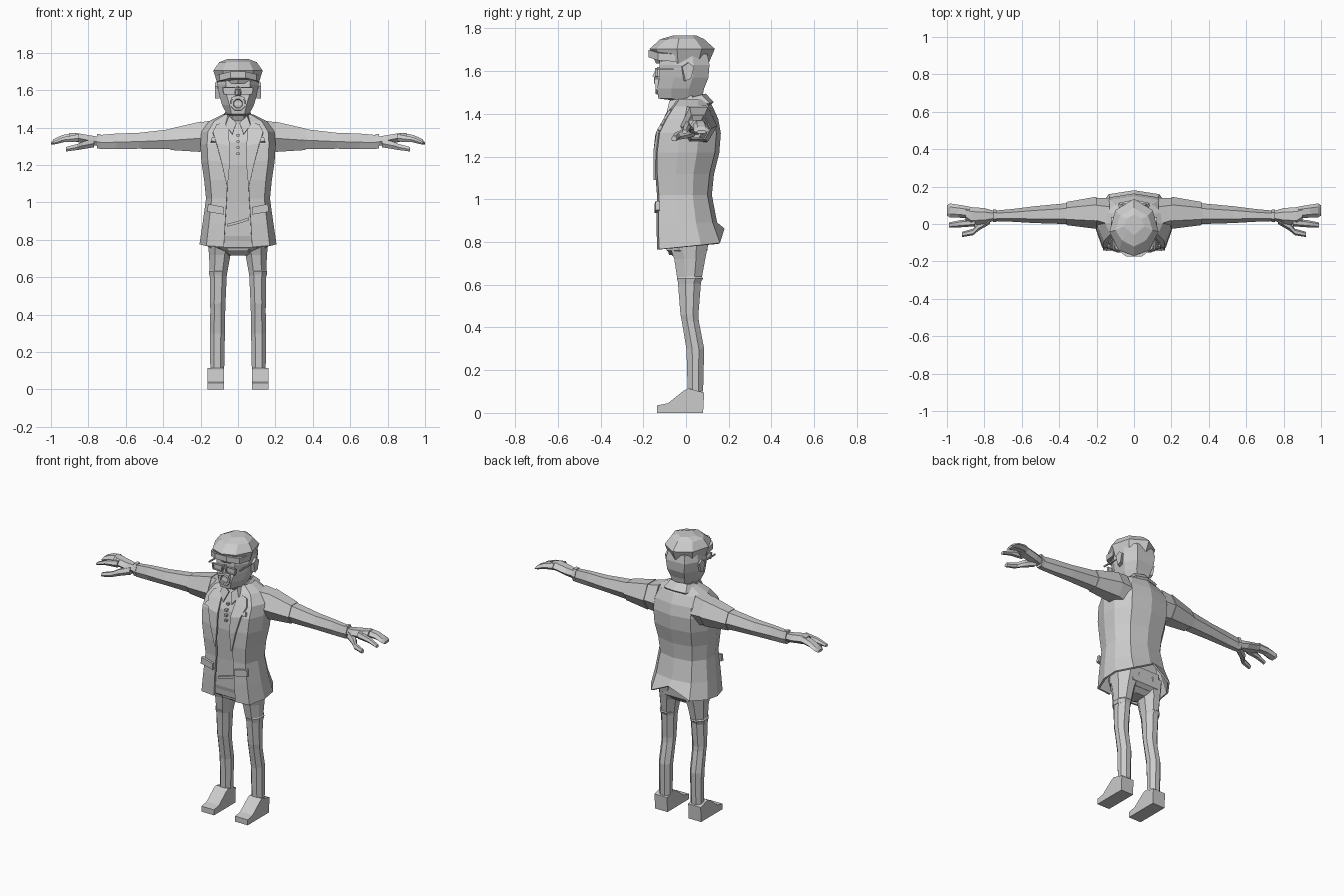
import bpy, bmesh, math
from mathutils import Vector

mat = bpy.data.materials.new("light grey")
mat.diffuse_color = (0.6, 0.6, 0.6, 1)


def finish(name, bm, thick=0):
    bmesh.ops.recalc_face_normals(bm, faces=bm.faces)
    me = bpy.data.meshes.new(name)
    bm.to_mesh(me)
    bm.free()
    me.materials.append(mat)
    ob = bpy.data.objects.new(name, me)
    bpy.context.collection.objects.link(ob)
    if thick:
        m = ob.modifiers.new("thickness", 'SOLIDIFY')
        m.thickness, m.offset = thick, 0
    return ob


def loft(name, rings, closed=True, caps=True, thick=0):
    bm = bmesh.new()
    vs = [[bm.verts.new(p) for p in r] for r in rings]
    n = len(rings[0])
    for a, b in zip(vs, vs[1:]):
        for i in range(n if closed else n - 1):
            j = (i + 1) % n
            bm.faces.new((a[i], a[j], b[j], b[i]))
    if closed and caps:
        bm.faces.new(vs[0])
        bm.faces.new(vs[-1])
    return finish(name, bm, thick)


def box(name, loc, size):
    bm = bmesh.new()
    bmesh.ops.create_cube(bm, size=1)
    for v in bm.verts:
        v.co = Vector([c * s for c, s in zip(v.co, size)]) + Vector(loc)
    return finish(name, bm)


def prism(name, pts, d):
    """Extrude a flat outline along d."""
    return loft(name, [pts, [tuple(Vector(p) + Vector(d)) for p in pts]])


def body_ring(z, fw, w, yf, yb, bw=0.6):
    """Eight-sided horizontal ring: flat front, sides and back."""
    h = yb - yf
    half = [(fw, yf), (w, yf + h * .3), (w, yf + h * .68), (bw * w, yb)]
    return [(x, y, z) for x, y in half] + [(-x, y, z) for x, y in reversed(half)]


def span_ring(s, x, y0, y1, z0, z1):
    """Six-sided ring across the arm direction."""
    c, q = (y0 + y1) / 2, (y1 - y0) / 4
    m = z0 + (z1 - z0) * .45
    return [(s * x, y, z) for y, z in ((y0, m), (c - q, z1), (c + q, z1), (y1, m), (c + q, z0), (c - q, z0))]


# Head and neck
loft("head", [body_ring(*l) for l in (
    (1.40, .04, .06, -.04, .09), (1.465, .03, .058, -.075, .075), (1.472, .035, .06, -.13, .075),
    (1.52, .045, .085, -.135, .085), (1.57, .06, .1, -.125, .105), (1.63, .065, .11, -.125, .11),
    (1.68, .06, .1, -.12, .1))])
# Cap with a brim
cap = []
for z, w, yf, yb in ((1.635, .11, -.14, .105), (1.705, .132, -.17, .135), (1.75, .1, -.12, .085), (1.767, .055, -.06, .05)):
    h = yb - yf
    half = [(0, yf, -.0), (.62 * w, yf + .03, 0), (w, yf + h * .42, 0), (w * .75, yf + h * .8, 0), (0, yb, 0)]
    pts = half + [(-x, y, 0) for x, y, _ in reversed(half[1:-1])]
    cap.append([(x, y, z) for x, y, _ in pts])
loft("cap", cap)
prism("cap_brim", [(-.115, -.05, 1.645), (-.1, -.13, 1.65), (-.04, -.175, 1.665), (.04, -.175, 1.665),
                   (.1, -.13, 1.65), (.115, -.05, 1.645)], (0, 0, .035))
# Nose, moustache and open mouth
loft("nose", [[(-.008, -.12, 1.62), (.008, -.12, 1.62), (0, -.135, 1.62)],
              [(-.02, -.12, 1.572), (.02, -.12, 1.572), (0, -.158, 1.575)]])
ring = [[(r * math.cos(a) * 1.05, y, 1.528 + r * math.sin(a)) for a in [math.pi / 8 + i * math.pi / 4 for i in range(8)]]
        for r, y in ((.042, -.125), (.038, -.142), (.026, -.142), (.022, -.132))]
loft("mouth", ring)
for s in (-1, 1):
    prism("moustache", [(0, -.13, 1.572), (s * .035, -.128, 1.563), (s * .042, -.128, 1.54),
                        (s * .03, -.13, 1.55), (0, -.13, 1.56)], (0, -.02, 0))
    # Glasses
    rim = [[(s * (.045 + a * k), y, 1.597 + b * k) for a, b in ((-.037, .019), (.04, .019), (.034, -.021), (-.03, -.021))]
           for k, y in ((1, -.132), (1, -.145), (.82, -.145), (.82, -.136))]
    loft("glasses_lens", rim)
    box("glasses_arm", (s * .108, -.065, 1.612), (.008, .15, .008))
    # Ears and sideburns
    prism("ear", [(s * .098, -.01, 1.555), (s * .098, -.025, 1.62), (s * .098, .005, 1.64),
                  (s * .098, .03, 1.62), (s * .098, .015, 1.565)], (s * .025, .008, 0))
box("glasses_bridge", (0, -.14, 1.607), (.02, .01, .007))

# Shirt body
loft("shirt", [body_ring(*l) for l in (
    (.74, .05, .12, -.08, .08), (.82, .1, .15, -.1, .1), (1.0, .1, .14, -.105, .09), (1.2, .1, .16, -.12, .1),
    (1.32, .09, .16, -.11, .11), (1.41, .06, .1, -.07, .11), (1.46, .04, .06, -.05, .09))])
for i in range(4):
    box("shirt_button", (0, -.118 + (.018 if i == 3 else 0), 1.26 + i * .033), (.016, .02, .012))
prism("waistcoat_hem", [(-.06, -.1, .87), (.0, -.1, .885), (.06, -.1, .905), (.06, -.1, .92), (0, -.1, .9), (-.06, -.1, .885)], (0, -.014, 0))

# Open jacket
levels = ((.765, .075, .2, -.13, .175), (.89, .068, .183, -.132, .14), (1.02, .06, .165, -.13, .115), (1.12, .055, .175, -.138, .125),
          (1.22, .055, .19, -.138, .15), (1.31, .06, .195, -.127, .157), (1.375, .06, .19, -.095, .145),
          (1.43, .06, .15, -.06, .12), (1.465, .055, .08, -.035, .1))
rings = []
for i, (z, fx, w, yf, yb) in enumerate(levels):
    h = yb - yf
    half = [(fx, yf, z), (.83 * w, yf + .008, z), (w, yf + h * .35, z), (w * .97, yf + h * .65, z), (.66 * w, yb - .02, z)]
    if i == 0:
        half = [(x, y, z + .03 * (y + .13) / .3) for x, y, z in half]
    # The lowest middle point is raised for the back vent
    rings.append(half + [(0, yb, .86 if i == 0 else z)] + [(-x, y, zz) for x, y, zz in reversed(half)])
loft("jacket", rings, closed=False, thick=.012)
# Turned jacket collar behind the neck
inner = [(.07, -.055, 1.425), (.068, .0, 1.465), (.055, .07, 1.485), (0, .088, 1.49)]
outer = [(.105, -.075, 1.39), (.1, .03, 1.44), (.075, .11, 1.445), (0, .125, 1.45)]
both = lambda p: p + [(-x, y, z) for x, y, z in reversed(p[:-1])]
loft("jacket_collar", [both(inner), both(outer)], closed=False, thick=.014)

for s in (-1, 1):
    side = lambda pts: [(s * x, y, z) for x, y, z in pts]
    # Lapels, shirt collar and pockets
    loft("lapel", [side([(.055, -.064, 1.425), (.05, -.1, 1.37), (.045, -.138, 1.3), (.045, -.146, 1.2), (.055, -.146, 1.09)]),
                   side([(.115, -.075, 1.415), (.135, -.1, 1.375), (.115, -.133, 1.315), (.09, -.147, 1.22), (.06, -.146, 1.09)])],
         closed=False, thick=.012)
    loft("lapel_notch", [side([(.08, -.1, 1.36), (.105, -.125, 1.32)]), side([(.14, -.115, 1.345), (.145, -.128, 1.325)])],
         closed=False, thick=.014)
    loft("shirt_collar", [side([(.008, -.078, 1.425), (.045, -.075, 1.46), (.06, .03, 1.485)]),
                          side([(.03, -.105, 1.365), (.065, -.085, 1.41), (.07, .03, 1.45)])], closed=False, thick=.01)
    prism("pocket_flap", side([(.075, -.128, .935), (.075, -.128, .975), (.16, -.122, .992), (.165, -.122, .95)]), (0, -.02, 0))
    # Sleeve, cuff and hand
    loft("sleeve", [span_ring(s, *r) for r in (
        (.13, -.05, .14, 1.26, 1.44), (.2, -.02, .14, 1.275, 1.428), (.28, -.005, .125, 1.28, 1.41), (.37, 0, .11, 1.285, 1.39),
        (.53, .005, .095, 1.287, 1.372), (.65, .012, .08, 1.285, 1.368), (.74, .015, .072, 1.285, 1.36))])
    loft("sleeve_shoulder_fold", [span_ring(s, .2, -.026, .146, 1.27, 1.432), span_ring(s, .36, -.006, .118, 1.28, 1.395)])
    loft("cuff", [span_ring(s, .735, .012, .076, 1.288, 1.365), span_ring(s, .755, .01, .078, 1.288, 1.367)])
    loft("palm", [span_ring(s, *r) for r in (
        (.74, .02, .068, 1.3, 1.35), (.8, .0, .085, 1.31, 1.36), (.87, -.005, .09, 1.325, 1.372), (.9, .02, .093, 1.328, 1.372))])
    loft("fingers", [span_ring(s, *r) for r in (
        (.88, .03, .093, 1.33, 1.372), (.94, .034, .103, 1.325, 1.36), (.985, .036, .11, 1.312, 1.338), (1.0, .045, .1, 1.308, 1.322))])
    loft("forefinger", [span_ring(s, *r) for r in (
        (.85, -.012, .03, 1.325, 1.365), (.93, -.018, .02, 1.322, 1.35), (.99, -.02, .008, 1.308, 1.325))])
    loft("thumb", [span_ring(s, *r) for r in (
        (.77, .0, .05, 1.295, 1.34), (.83, -.035, .015, 1.285, 1.325), (.86, -.06, -.025, 1.28, 1.312), (.92, -.07, -.042, 1.272, 1.296))])

    # Trouser leg and folded knee
    def leg_ring(z, x0, x1, y0, y1):
        c, r = (x0 + x1) / 2, (x1 - x0) / 2
        d, t = (y0 + y1) / 2, (y1 - y0) / 2
        return [(s * (c + r * a), d + t * b, z) for a, b in ((-.45, -1), (.45, -1), (1, -.35), (1, .4), (.4, 1), (-.4, 1), (-1, .4), (-1, -.35))]
    loft("trouser_leg", [leg_ring(*r) for r in (
        (.1, .074, .148, .008, .08), (.3, .07, .15, .002, .085), (.43, .068, .148, -.02, .06), (.46, .067, .15, -.026, .058),
        (.61, .06, .15, -.038, .07), (.72, .04, .155, -.055, .09), (.82, .0, .165, -.09, .11))])
    loft("trouser_fold", [leg_ring(*r) for r in ((.605, .062, .153, -.036, .066), (.63, .058, .156, -.043, .08), (.64, .07, .15, -.035, .07))])
    # Shoe: flat toe rising to the ankle
    shoe = [(-.135, 0), (-.135, .035), (-.085, .045), (-.01, .105), (.01, .115), (.085, .095), (.08, 0)]
    prism("shoe", [(s * .075, y, z) for y, z in shoe], (s * .088, 0, 0))
# Trouser hips
loft("trouser_hips", [body_ring(*l) for l in ((.715, .03, .05, -.04, .05), (.76, .1, .155, -.09, .1), (.85, .1, .16, -.1, .11))])
